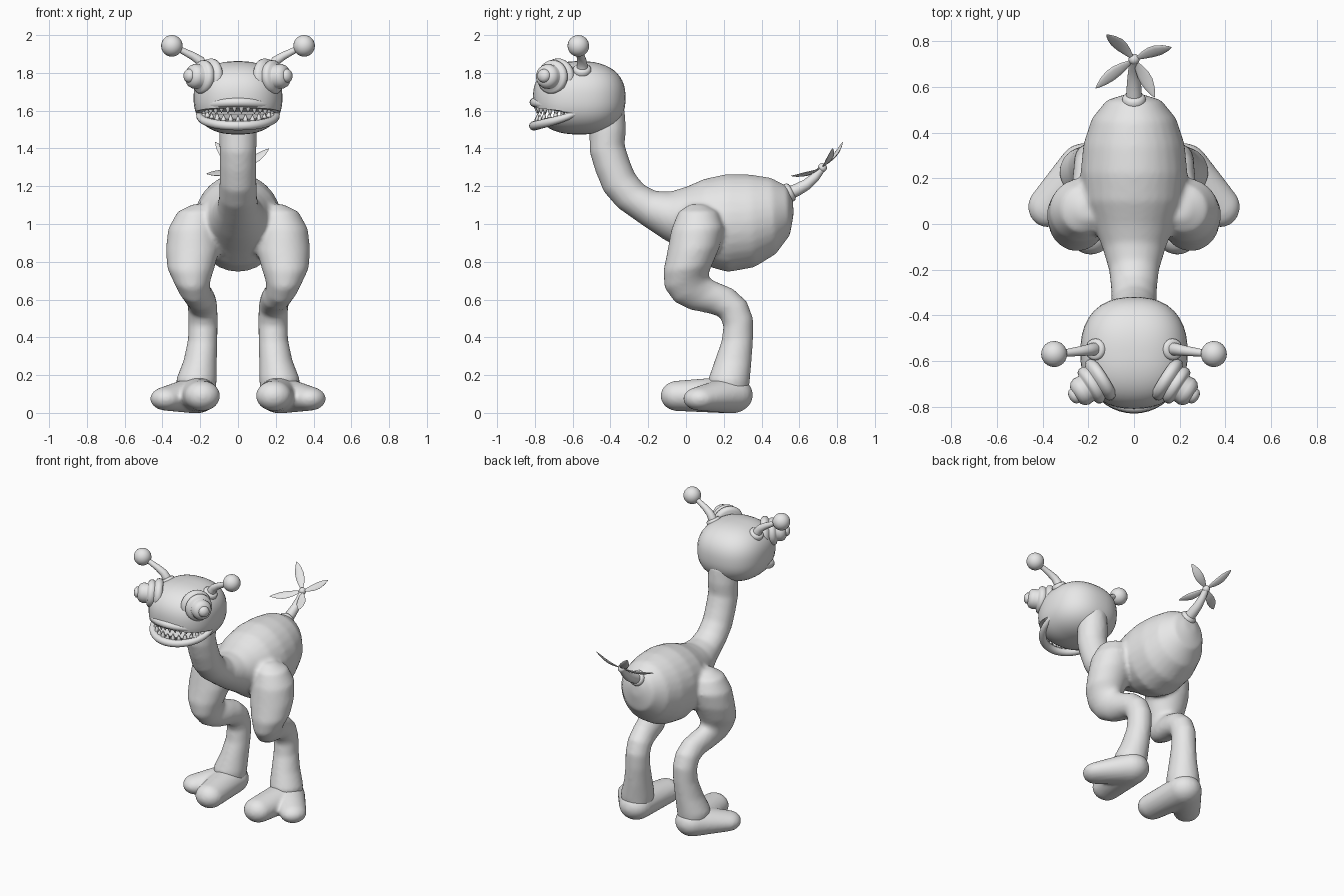
import bpy, bmesh, math
from mathutils import Vector, Matrix

if "Cube" in bpy.data.objects:
    bpy.data.objects.remove(bpy.data.objects["Cube"])

grey = bpy.data.materials.new("plain grey")
grey.diffuse_color = (0.8, 0.8, 0.8, 1)
grey.use_nodes = True
grey.node_tree.nodes["Principled BSDF"].inputs["Base Color"].default_value = grey.diffuse_color


def finish(name, bm, mirror=False, angle=50):
    bmesh.ops.recalc_face_normals(bm, faces=bm.faces)
    me = bpy.data.meshes.new(name)
    bm.to_mesh(me)
    bm.free()
    me.materials.append(grey)
    ob = bpy.data.objects.new(name, me)
    bpy.context.collection.objects.link(ob)
    smooth(ob, angle)
    if mirror:
        ob.modifiers.new("Mirror", 'MIRROR')
    return ob


def smooth(ob, angle):
    bpy.ops.object.select_all(action='DESELECT')
    bpy.context.view_layer.objects.active = ob
    ob.select_set(True)
    bpy.ops.object.shade_smooth_by_angle(angle=math.radians(angle))


def blend(ob, voxel, steps):
    m = ob.modifiers.new("Remesh", 'REMESH')
    m.mode, m.voxel_size, m.use_smooth_shade = 'VOXEL', voxel, True
    s = ob.modifiers.new("Smooth", 'SMOOTH')
    s.factor, s.iterations = 0.5, steps


def skin(bm, rings):
    rows = [[bm.verts.new(p) for p in r] for r in rings]
    n = len(rows[0])
    for a, b in zip(rows, rows[1:]):
        for i in range(n):
            bm.faces.new((a[i], a[(i + 1) % n], b[(i + 1) % n], b[i]))
    bm.faces.new(rows[0])
    bm.faces.new(rows[-1][::-1])


def loft(bm, rows, sx=1, n=28):
    """Each row: centre x, half width, then two opposite side points y,z,y,z."""
    rings = []
    for xc, hw, y1, z1, y2, z2 in rows:
        ring = []
        for i in range(n):
            a = math.tau * i / n
            c = (1 + math.cos(a)) / 2
            ring.append((sx * (xc + hw * math.sin(a)), y2 + (y1 - y2) * c, z2 + (z1 - z2) * c))
        rings.append(ring)
    skin(bm, rings)


def sweep(bm, path, radii, up, flat=1.0, n=20):
    path = [Vector(p) for p in path]
    rings = []
    for i, (p, r) in enumerate(zip(path, radii)):
        t = (path[min(i + 1, len(path) - 1)] - path[max(i - 1, 0)]).normalized()
        a = t.cross(Vector(up)).normalized()
        b = a.cross(t)
        rings.append([p + a * r * math.cos(math.tau * k / n) + b * r * flat * math.sin(math.tau * k / n)
                      for k in range(n)])
    skin(bm, rings)


def ball(bm, c, r):
    bmesh.ops.create_uvsphere(bm, u_segments=24, v_segments=16, radius=r, matrix=Matrix.Translation(c))


# Body with neck, and both legs, blended into one skin
bm = bmesh.new()
loft(bm, [(0, .04, .565, 1.14, .57, 1.05), (0, .12, .535, 1.2, .55, .94),
          (0, .185, .45, 1.245, .475, .84), (0, .222, .34, 1.262, .36, .77),
          (0, .235, .22, 1.265, .22, .745), (0, .222, .1, 1.24, .1, .78),
          (0, .18, 0, 1.197, 0, .85), (0, .14, -.08, 1.172, -.12, .92),
          (0, .11, -.16, 1.175, -.24, 1.0), (0, .1, -.22, 1.205, -.36, 1.085),
          (0, .098, -.27, 1.265, -.435, 1.17), (0, .098, -.3, 1.34, -.48, 1.28),
          (0, .098, -.325, 1.42, -.51, 1.38), (0, .1, -.318, 1.5, -.512, 1.5),
          (0, .09, -.325, 1.62, -.5, 1.62)])
LEG = [(.2, .04, .02, 1.105, .1, 1.105), (.22, .1, -.04, 1.065, .17, 1.065),
       (.235, .135, -.078, .97, .2, .98), (.24, .142, -.1, .85, .18, .88),
       (.25, .125, -.12, .75, .137, .78), (.245, .097, -.113, .66, .118, .735),
       (.23, .084, -.06, .587, .125, .712), (.207, .08, .02, .547, .17, .69),
       (.192, .078, .12, .527, .25, .657), (.187, .078, .178, .51, .322, .59),
       (.185, .078, .198, .46, .356, .5), (.187, .078, .188, .38, .356, .4),
       (.2, .088, .153, .28, .348, .28), (.22, .108, .118, .18, .338, .17),
       (.22, .1, .125, .11, .33, .1)]
for sx in (1, -1):
    loft(bm, LEG, sx)
blend(finish("body_and_legs", bm), 0.014, 6)

# Feet: two toes spreading from one heel
bm = bmesh.new()
heel = ((.22, .24, .095), (.112, .115, .098))
for toe in (((.19, -.045, .09), (.095, .09, .08)), ((.38, .075, .075), (.085, .09, .063))):
    pts = []
    for c, r in (heel, toe):
        for i in range(24):
            for j in range(13):
                u, v = math.tau * (i + .5) / 24, math.pi * (j + .5) / 13
                d = (math.sin(v) * math.cos(u), math.sin(v) * math.sin(u), math.cos(v))
                pts.append(bm.verts.new([c[k] + r[k] * d[k] for k in range(3)]))
    bmesh.ops.convex_hull(bm, input=pts)
bmesh.ops.delete(bm, geom=[v for v in bm.verts if not v.link_faces], context='VERTS')
foot = finish("foot", bm)
blend(foot, 0.011, 6)
foot.modifiers.new("Mirror", 'MIRROR')

# Head: squared-off ball with a wedge cut out for the mouth
bm = bmesh.new()
bmesh.ops.create_uvsphere(bm, u_segments=40, v_segments=28, radius=1)
for v in bm.verts:
    d = v.co.normalized()
    k = sum(abs(q) ** 2.4 for q in d) ** (-1 / 2.4)
    v.co = Vector((d.x * .235 * k, -.565 + d.y * .245 * k, 1.668 + d.z * .194 * k))
head = finish("head", bm)
bm = bmesh.new()
skin(bm, [[(x, -.6, 1.592), (x, -.6, 1.582), (x, -.95, 1.53), (x, -.95, 1.632)] for x in (-.4, .4)])
cutter = finish("mouth_cutter", bm)
cutter.hide_render = True
mod = head.modifiers.new("Mouth", 'BOOLEAN')
mod.operation, mod.solver, mod.object = 'DIFFERENCE', 'EXACT', cutter
bpy.context.view_layer.objects.active = head
bpy.ops.object.modifier_apply(modifier="Mouth")
bpy.data.objects.remove(cutter)
smooth(head, 40)


# Lips and teeth follow the same arc
def arc(deg, rx, ry, z, dz):
    a = math.radians(deg)
    return Vector((rx * math.sin(a), -.59 - ry * math.cos(a), z + dz * max(math.cos(a), 0) ** .7))


for name, dz, ry in (("upper_lip", .056, .212), ("lower_lip", -.068, .215)):
    bm = bmesh.new()
    degs = range(-96, 97, 8)
    sweep(bm, [arc(d, .205, ry, 1.588, dz) for d in degs],
          [.014 + .012 * max(math.cos(math.radians(d)), 0) ** .5 for d in degs], (0, 0, 1), .95, 14)
    finish(name, bm)
for name, dz, count, s in (("upper_teeth", .04, 14, -1), ("lower_teeth", -.052, 13, 1)):
    bm = bmesh.new()
    for i in range(count):
        p = arc(-72 + 144 * i / (count - 1), .188, .2, 1.588, dz)
        h = .028 + .02 * abs(dz) / .05 * (1 if i % 2 else .6)
        sweep(bm, [p, p + Vector((0, 0, s * h * .5)), p + Vector((0, 0, s * h))],
              [.015, .011, .001], (0, 1, 0), 1, 8)
    finish(name, bm)

# Eyes: stepped rings around a small bulging tip
bm = bmesh.new()
base, axis = Vector((.125, -.668, 1.772)), Vector((.84, -.53, .08)).normalized()
profile = [(.085, 0), (.1, .012), (.103, .028), (.098, .043), (.086, .05), (.083, .054),
           (.09, .066), (.089, .082), (.08, .094), (.066, .098), (.064, .102), (.066, .125),
           (.058, .145), (.044, .156), (.036, .159), (.034, .17), (.022, .181), (.004, .185)]
sweep(bm, [base + axis * t for r, t in profile], [r for r, t in profile], (0, 0, 1), 1, 28)
finish("eye", bm, True)

# Antennae: collar, bent stalk and ball
bm = bmesh.new()
d = Vector((.5, 0, .85))
sweep(bm, [Vector((.155, -.55, 1.795)) + d * t for t in (0, .016, .034, .042, .043)],
      [.044, .049, .047, .039, .025], (0, 1, 0))
finish("antenna_collar", bm, True)
bm = bmesh.new()
sweep(bm, [(.165, -.548, 1.805), (.18, -.549, 1.838), (.2, -.552, 1.864), (.24, -.558, 1.89),
           (.29, -.564, 1.915), (.345, -.57, 1.942)], [.03, .028, .025, .021, .017, .015], (0, 1, 0))
finish("antenna_stalk", bm, True)
bm = bmesh.new()
ball(bm, (.35, -.57, 1.943), .057)
finish("antenna_ball", bm, True)

# Tail: collar, curved stalk, hub and four leaf blades
bm = bmesh.new()
d = Vector((0, .85, .45))
sweep(bm, [Vector((0, .525, 1.155)) + d * t for t in (0, .015, .035, .045, .046)],
      [.048, .053, .05, .04, .02], (1, 0, 0))
finish("tail_collar", bm)
bm = bmesh.new()
sweep(bm, [(0, .54, 1.16), (0, .59, 1.182), (0, .64, 1.21), (0, .685, 1.25), (0, .725, 1.3)],
      [.036, .033, .029, .024, .018], (1, 0, 0))
finish("tail_stalk", bm)
bm = bmesh.new()
ball(bm, (0, .722, 1.298), .024)
finish("tail_hub", bm)
bm = bmesh.new()
hub = Vector((0, .72, 1.302))
for tip in ((-.12, .83, 1.435), (.165, .775, 1.4), (-.168, .595, 1.265), (.09, .555, 1.255)):
    ts = (0, .12, .28, .45, .62, .8, .93, 1)
    sag = Vector((0, .008, -.012))
    sweep(bm, [hub.lerp(Vector(tip), t) + sag * math.sin(math.pi * t) for t in ts],
          [.007, .011, .021, .028, .029, .021, .01, .001], (0, -.55, .84), .28, 12)
finish("tail_leaves", bm)
